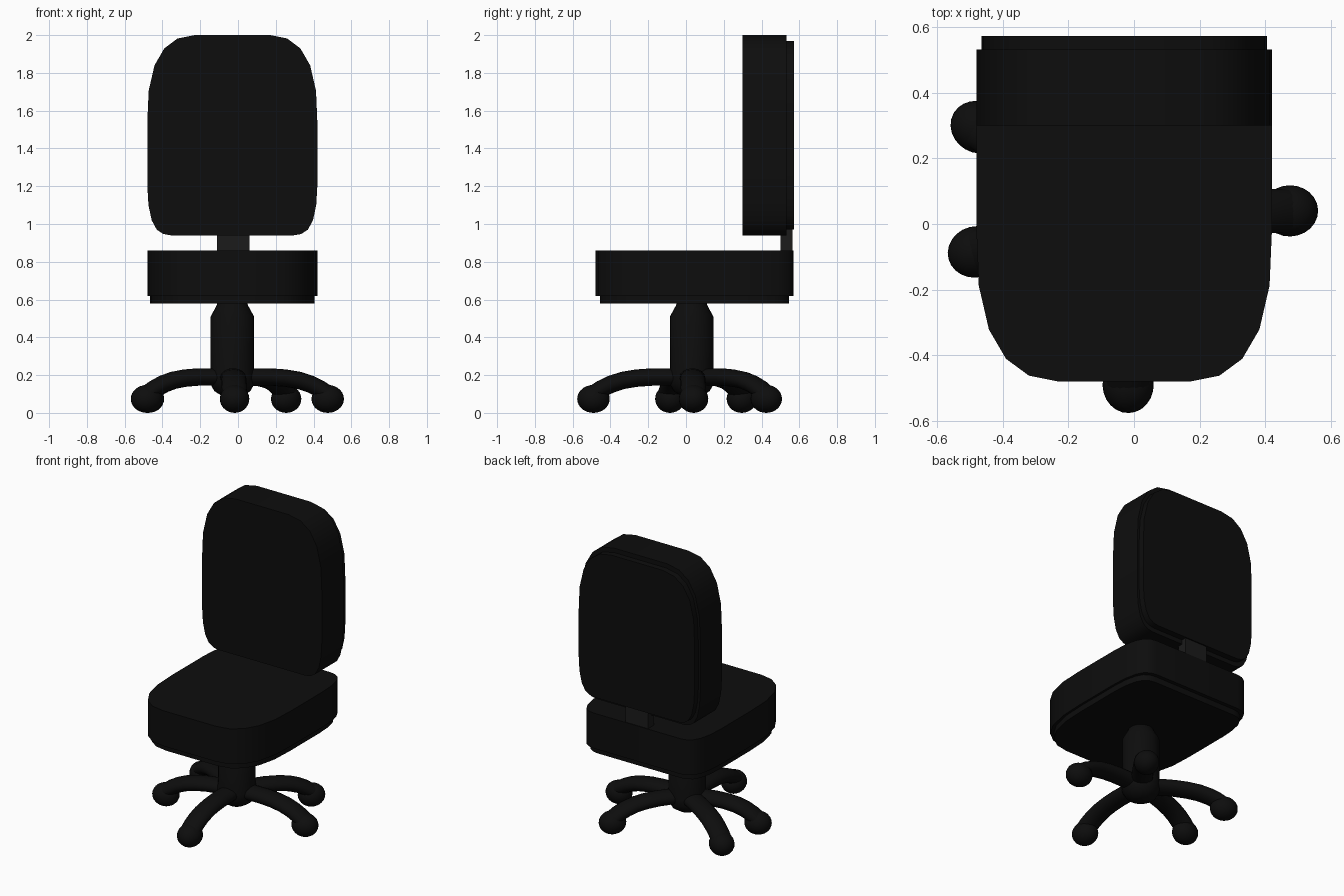
import bpy, bmesh, math
from mathutils import Vector, Matrix

if "Cube" in bpy.data.objects:
    bpy.data.objects.remove(bpy.data.objects["Cube"])

CX, CY = -0.03, 0.03   # column axis


def material(name, v):
    m = bpy.data.materials.new(name)
    m.diffuse_color = (v, v, v, 1)
    m.use_nodes = True
    m.node_tree.nodes["Principled BSDF"].inputs["Base Color"].default_value = m.diffuse_color
    return m


BLACK = material("black", 0.004)
GREY = material("dark_grey", 0.011)


def finish(name, bm, mat=BLACK, angle=35):
    bmesh.ops.recalc_face_normals(bm, faces=bm.faces)
    me = bpy.data.meshes.new(name)
    bm.to_mesh(me)
    bm.free()
    ob = bpy.data.objects.new(name, me)
    bpy.context.collection.objects.link(ob)
    me.materials.append(mat)
    bpy.ops.object.select_all(action='DESELECT')
    ob.select_set(True)
    bpy.context.view_layer.objects.active = ob
    bpy.ops.object.shade_smooth_by_angle(angle=math.radians(angle))
    return ob


# Half outline shared by seat and backrest: wide curve at 0, tight corners at 1.06
HALF = [(0.20, 0), (0.29, 0.018), (0.36, 0.07), (0.412, 0.16), (0.443, 0.295),
        (0.45, 0.46), (0.45, 0.80), (0.444, 0.90), (0.427, 0.98),
        (0.40, 1.03), (0.365, 1.053), (0.325, 1.06)]
OUTLINE = HALF + [(-x, v) for x, v in reversed(HALF)]


def pad(name, place, d0, d1, length, sx=1.0):
    """Extrude the outline between depths d0 and d1."""
    bm = bmesh.new()
    rings = [[bm.verts.new(place(CX + x * sx, (v / 1.06 - 0.5) * length, d))
              for x, v in OUTLINE] for d in (d0, d1)]
    n = len(OUTLINE)
    bm.faces.new(rings[0])
    bm.faces.new(rings[1])
    for i in range(n):
        j = (i + 1) % n
        bm.faces.new((rings[0][i], rings[0][j], rings[1][j], rings[1][i]))
    return finish(name, bm)


def on_seat(x, v, d):
    return (x, 0.045 + v, d)


def on_back(x, v, d):
    return (x, d, 1.47 - v)


pad("seat_cushion", on_seat, 0.62, 0.86, 1.05)
pad("seat_plate", on_seat, 0.58, 0.62, 1.00, 0.967)
pad("back_cushion", on_back, 0.30, 0.532, 1.06)
pad("back_plate", on_back, 0.532, 0.573, 1.00, 0.967)

# Bracket joining seat and backrest
bm = bmesh.new()
bmesh.ops.create_cube(bm, size=1, matrix=Matrix.Translation((-0.025, 0.532, 0.93))
                      @ Matrix.Diagonal((0.17, 0.065, 0.16, 1)))
finish("back_bracket", bm, GREY)

# Column with tapered top, and rounded hub below: lathe profile
PROFILE = [(0.0, 0.59), (0.075, 0.59), (0.085, 0.565), (0.115, 0.51), (0.115, 0.24),
           (0.122, 0.20), (0.118, 0.155), (0.095, 0.115), (0.055, 0.09), (0.0, 0.082)]
bm = bmesh.new()
vs = [bm.verts.new((CX + r, CY, z)) for r, z in PROFILE]
es = [bm.edges.new(p) for p in zip(vs, vs[1:])]
bmesh.ops.spin(bm, geom=vs + es, cent=(CX, CY, 0), axis=(0, 0, 1),
               angle=math.tau, steps=24)
bmesh.ops.remove_doubles(bm, verts=bm.verts, dist=1e-4)
finish("column", bm)

# Five curved legs with ball casters
ARM = [(0.0, 0.185), (0.12, 0.19), (0.20, 0.19), (0.28, 0.184), (0.35, 0.172),
       (0.41, 0.152), (0.46, 0.127), (0.505, 0.095)]
CASTERS = [(0.475, 0.04), (0.255, 0.425), (-0.475, 0.295), (-0.482, -0.085), (-0.018, -0.49)]
SIDES = 16
for k, (px, py) in enumerate(CASTERS, 1):
    d = Vector((px - CX, py - CY, 0))
    reach = d.length / 0.5
    d.normalize()
    side = Vector((-d.y, d.x, 0))
    bm = bmesh.new()
    pts = [Vector((CX, CY, 0)) + d * r * reach + Vector((0, 0, z)) for r, z in ARM]
    rings = []
    for i, p in enumerate(pts):
        t = (pts[min(i + 1, len(pts) - 1)] - pts[max(i - 1, 0)]).normalized()
        up = t.cross(side)
        rings.append([bm.verts.new(p + side * 0.067 * math.cos(a) + up * 0.046 * math.sin(a))
                      for a in (math.tau * s / SIDES for s in range(SIDES))])
    for r0, r1 in zip(rings, rings[1:]):
        for s in range(SIDES):
            u = (s + 1) % SIDES
            bm.faces.new((r0[s], r0[u], r1[u], r1[s]))
    bm.faces.new(rings[0])
    bm.faces.new(rings[-1])
    finish(f"leg_{k}", bm)

    bm = bmesh.new()
    bmesh.ops.create_uvsphere(bm, u_segments=24, v_segments=14, radius=1,
                              matrix=Matrix.Translation((px, py, 0.074))
                              @ Matrix.Rotation(math.atan2(d.y, d.x), 4, 'Z')
                              @ Matrix.Diagonal((0.086, 0.078, 0.074, 1)))
    finish(f"caster_{k}", bm)
